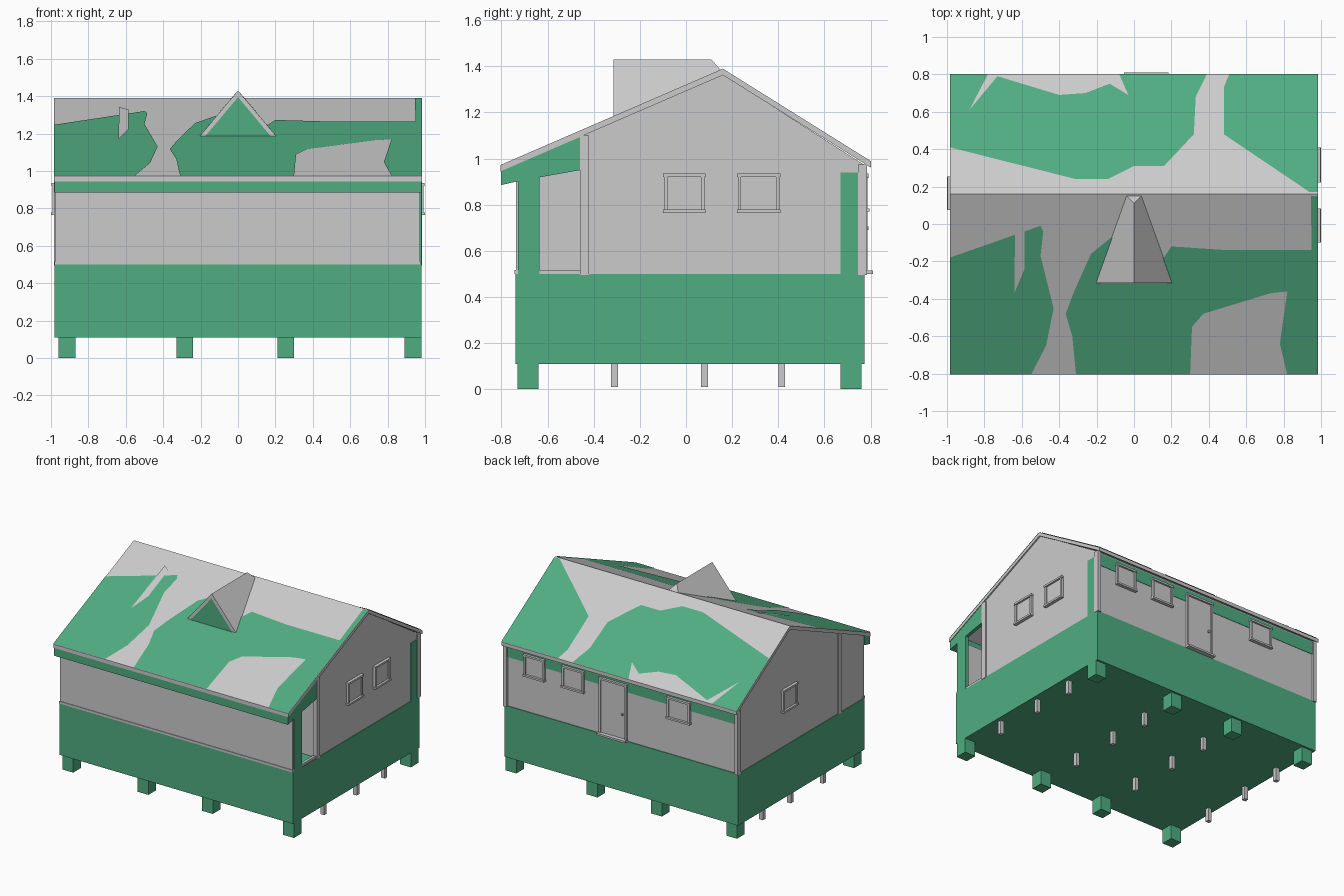
import bpy, bmesh

green = bpy.data.materials.new("green")
green.diffuse_color = (0.08, 0.42, 0.22, 1)


def finish(bm, name, mat=None):
    mesh = bpy.data.meshes.new(name)
    bm.to_mesh(mesh)
    bm.free()
    obj = bpy.data.objects.new(name, mesh)
    bpy.context.collection.objects.link(obj)
    if mat:
        mesh.materials.append(mat)
    return obj


def prism(name, profile, x0, x1, mat=None):
    """Extrude a (y, z) profile along x."""
    bm = bmesh.new()
    face = bm.faces.new([bm.verts.new((x0, y, z)) for y, z in profile])
    ext = bmesh.ops.extrude_face_region(bm, geom=[face])["geom"]
    verts = [v for v in ext if isinstance(v, bmesh.types.BMVert)]
    bmesh.ops.translate(bm, verts=verts, vec=(x1 - x0, 0, 0))
    bmesh.ops.recalc_face_normals(bm, faces=bm.faces)
    return finish(bm, name, mat)


def box(name, x, y, z, mat=None):
    return prism(name, [(y[0], z[0]), (y[1], z[0]), (y[1], z[1]), (y[0], z[1])], x[0], x[1], mat)


def roof_z(y):
    return 1.39 - (0.433 * (0.16 - y) if y < 0.16 else 0.625 * (y - 0.16))


def patch(name, pts, mat=green, lift=0.004):
    """Flat colour patch lying on one roof slope, given in plan."""
    bm = bmesh.new()
    face = bm.faces.new([bm.verts.new((x, y, roof_z(y) + lift)) for x, y in pts])
    face.normal_update()
    if face.normal.z < 0:
        face.normal_flip()
    return finish(bm, name, mat)


def opening(name, side, u, z, sill=True, door=False):
    """Frame bars, pane and sill on the back, left or right wall."""
    def part(label, a, b, depth):
        if side == "back":
            box(label, a, (0.765, 0.77 + depth), b)
        else:
            s = 1 if side == "right" else -1
            box(label, sorted((s * 0.97, s * (0.975 + depth))), a, b)
    t = 0.014
    part(name + "_pane", u, z, 0.008)
    for i in (0, 1):
        edge = (u[0], u[0] + t) if i == 0 else (u[1] - t, u[1])
        part(name + "_jamb", edge, z, 0.018)
    part(name + "_head", (u[0] - 0.004, u[1] + 0.004), (z[1] - t, z[1]), 0.022)
    part(name + "_sill", (u[0] - 0.004, u[1] + 0.004), (z[0], z[0] + t), 0.04 if door else 0.025)
    if door:
        part(name + "_knob", (u[0] + 0.028, u[0] + 0.042), (0.69, 0.705), 0.022)


# Foundation skirt, corner legs and slender piers
box("foundation_skirt", (-0.98, 0.98), (-0.74, 0.775), (0.11, 0.5), green)
for x in (-0.915, -0.285, 0.255, 0.935):
    for y in (-0.685, 0.715):
        box("foundation_leg", (x - 0.045, x + 0.045), (y - 0.045, y + 0.045), (0, 0.12), green)
for x in (-0.93, -0.275, 0.255, 0.935):
    for y in (-0.31, 0.08, 0.415):
        box("slender_pier", (x - 0.015, x + 0.015), (y - 0.015, y + 0.015), (0.01, 0.12))

# Main room with gable ends
prism("house_body", [(-0.45, 0.49), (0.77, 0.49), (0.77, 0.975), (0.16, 1.365), (-0.45, 1.105)], -0.975, 0.975)

# Enclosed porch: front panel, closed left end, open right end
box("porch_front_panel", (-0.975, 0.972), (-0.738, -0.725), (0.49, 0.93))
box("porch_front_sill", (-0.98, 0.978), (-0.743, -0.72), (0.5, 0.517))
prism("porch_left_wall", [(-0.738, 0.49), (-0.45, 0.49), (-0.45, 1.1), (-0.738, 0.98)], -0.975, -0.96)
box("porch_right_sill", (0.955, 0.975), (-0.64, -0.46), (0.5, 0.517))
box("porch_right_post", (0.955, 0.98), (-0.728, -0.635), (0.49, 0.94), green)

# Porch ceiling, fascia and right end panel
prism("porch_fascia", [(-0.803, 0.885), (-0.738, 0.90), (-0.738, 0.985), (-0.803, 0.955)], -0.98, 0.98, green)
prism("porch_end_panel", [(-0.738, 0.90), (-0.64, 0.918), (-0.46, 0.95), (-0.46, 1.095), (-0.738, 0.975)],
      0.955, 0.98, green)

# Corner and wall trim
for s in (-1, 1):
    xs = sorted((s * 0.955, s * 0.983))
    box("porch_trim_strip", xs, (-0.46, -0.42), (0.495, 1.10))
    box("back_corner_trim", xs, (0.745, 0.785), (0.495, 0.975))
box("right_corner_board", (0.96, 0.98), (0.67, 0.745), (0.49, 0.94), green)
box("back_eave_board", (-0.955, 0.955), (0.76, 0.773), (0.87, 0.965), green)

# Windows and door
for u in ((-0.095, 0.08), (0.225, 0.405)):
    opening("right_window", "right", u, (0.765, 0.935))
opening("left_window", "left", (0.08, 0.25), (0.765, 0.935))
for u in ((0.64, 0.81), (0.31, 0.49), (-0.58, -0.39)):
    opening("back_window", "back", u, (0.77, 0.935))
opening("back_door", "back", (-0.05, 0.18), (0.5, 0.93), door=True)

# Roof slab
ends = [(y, roof_z(y)) for y in (-0.805, 0.16, 0.803)]
prism("roof", ends + [(y, z - 0.028) for y, z in reversed(ends)], -0.985, 0.985)

# Weathered green roof colour
patch("roof_patch_front_left", [(-0.985, -0.18), (-0.5, -0.01), (-0.485, -0.04), (-0.5, -0.17), (-0.43, -0.45),
      (-0.47, -0.65), (-0.55, -0.805), (-0.985, -0.805)])
patch("roof_patch_front_right", [(-0.31, -0.805), (-0.33, -0.6), (-0.365, -0.48), (-0.32, -0.36), (-0.23, -0.16),
      (-0.12, -0.07), (0.16, -0.18), (0.2, -0.12), (0.5, -0.14), (0.95, -0.14), (0.945, 0.15), (0.985, 0.15),
      (0.985, -0.805), (0.82, -0.805), (0.78, -0.64), (0.82, -0.36), (0.73, -0.37), (0.37, -0.48),
      (0.31, -0.55), (0.30, -0.805)])
patch("roof_patch_back_left", [(-0.985, 0.41), (-0.31, 0.24), (-0.14, 0.24), (0, 0.31), (0.16, 0.31), (0.32, 0.48),
      (0.33, 0.68), (0.39, 0.803), (-0.08, 0.803), (-0.03, 0.69), (-0.13, 0.75), (-0.26, 0.70), (-0.4, 0.69),
      (-0.73, 0.79), (-0.88, 0.61), (-0.78, 0.803), (-0.985, 0.803)])
patch("roof_patch_back_right", [(0.51, 0.803), (0.48, 0.73), (0.48, 0.48), (0.94, 0.17), (0.985, 0.17), (0.985, 0.803)])
patch("roof_bare_strip", [(-0.635, 0.03), (-0.585, 0.0), (-0.585, -0.24), (-0.64, -0.37)], None, 0.008)

# Triangular dormer: front rim around a green panel, sides running back into the roof
bm = bmesh.new()
a, b, c, d, e, f = [bm.verts.new(p) for p in (
    (0, -0.315, 1.43), (-0.21, -0.315, 1.18), (0.21, -0.315, 1.18),
    (0, 0.11, 1.43), (-0.04, 0.15, 1.385), (0.04, 0.15, 1.385))]
for vs in ((a, b, c), (a, d, e, b), (a, c, f, d), (d, f, e), (b, e, f, c)):
    bm.faces.new(vs)
bmesh.ops.recalc_face_normals(bm, faces=bm.faces)
finish(bm, "dormer")
bm = bmesh.new()
bm.faces.new([bm.verts.new(p) for p in ((-0.18, -0.318, 1.18), (0.18, -0.318, 1.18), (0, -0.318, 1.395))])
finish(bm, "dormer_front_panel", green)
